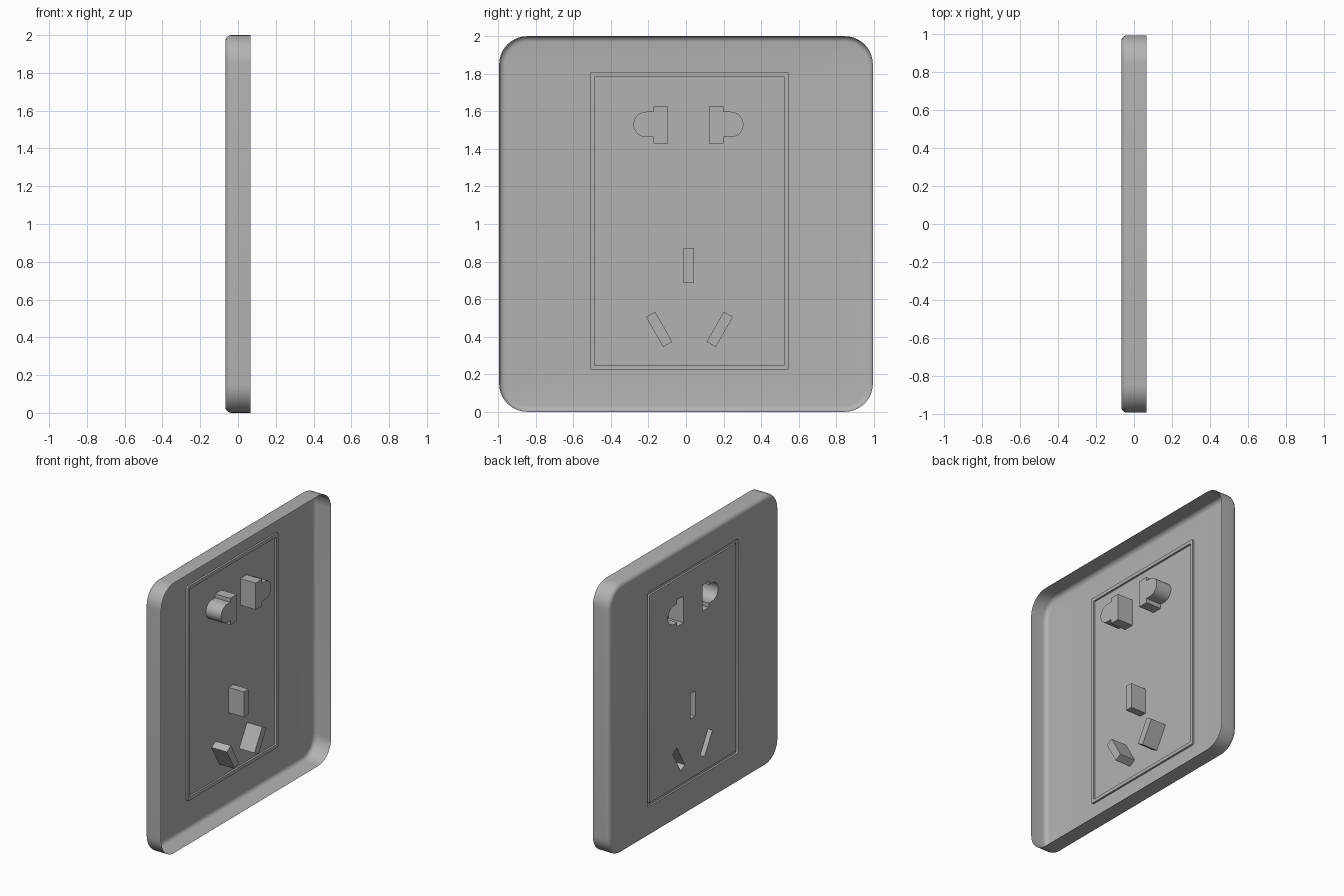
import bpy, bmesh
from math import sin, cos, pi, radians
from mathutils import Vector

if "Cube" in bpy.data.objects:
    bpy.data.objects.remove(bpy.data.objects["Cube"])

FRONT, BACK = -0.067, 0.067      # visible face / open wall side
POCKET = 0.058                   # depth the pin pockets reach
GROOVE = FRONT + 0.014
HALF = 0.995                     # half width along y

grey = bpy.data.materials.new("dark_grey_plastic")
grey.diffuse_color = (0.45, 0.45, 0.45, 1)
grey.use_nodes = True
grey.node_tree.nodes["Principled BSDF"].inputs["Base Color"].default_value = grey.diffuse_color


def arc(cy, cz, r, a0, a1, n):
    return [(cy + r * cos(a0 + (a1 - a0) * i / n), cz + r * sin(a0 + (a1 - a0) * i / n))
            for i in range(n + 1)]


def rounded_rect(y0, y1, z0, z1, r, n=10):
    corners = [(y1 - r, z0 + r, -pi / 2), (y1 - r, z1 - r, 0),
               (y0 + r, z1 - r, pi / 2), (y0 + r, z0 + r, pi)]
    return [p for cy, cz, a in corners for p in arc(cy, cz, r, a, a + pi / 2, n)]


def bar(cy, cz, w, h, tilt=0):
    c, s = cos(radians(tilt)), sin(radians(tilt))
    return [(cy + u * c - v * s, cz + u * s + v * c)
            for u, v in ((-w/2, -h/2), (w/2, -h/2), (w/2, h/2), (-w/2, h/2))]


def loop(bm, pts, x):
    vs = [bm.verts.new((x, y, z)) for y, z in pts]
    for a, b in zip(vs, vs[1:] + vs[:1]):
        bm.edges.new((a, b))
    return vs


def skin(bm, a, b):
    n = len(a)
    for i in range(n):
        j = (i + 1) % n
        bm.faces.new((a[i], a[j], b[j], b[i]))


def fill(bm, *loops):
    edges = [bm.edges.get((a, b)) for vs in loops for a, b in zip(vs, vs[1:] + vs[:1])]
    bmesh.ops.triangle_fill(bm, edges=edges, use_beauty=True, normal=Vector((-1, 0, 0)))


def finish(bm, name):
    bmesh.ops.recalc_face_normals(bm, faces=bm.faces[:])
    # the big flat face must look towards -x
    flat = [f for f in bm.faces if abs(f.calc_center_median().x - FRONT) < 1e-4]
    if sum(f.normal.x * f.calc_area() for f in flat) > 0:
        bmesh.ops.reverse_faces(bm, faces=bm.faces[:])
    me = bpy.data.meshes.new(name)
    bm.to_mesh(me)
    bm.free()
    me.materials.append(grey)
    ob = bpy.data.objects.new(name, me)
    bpy.context.collection.objects.link(ob)
    bpy.ops.object.select_all(action='DESELECT')
    ob.select_set(True)
    bpy.context.view_layer.objects.active = ob
    bpy.ops.object.shade_smooth_by_angle(angle=radians(35))


panel_edge = rounded_rect(-0.512, 0.549, 0.222, 1.81, 0.014, 3)
panel_inner = rounded_rect(-0.488, 0.525, 0.247, 1.785, 0.006, 3)

# Outer frame: open-backed shell with rounded front edge and a window
bm = bmesh.new()
R, CORNER, STEPS = 0.032, 0.15, 6
rings = [loop(bm, rounded_rect(-HALF, HALF, 0, 2, CORNER), BACK)]
for i in range(STEPS + 1):
    a = pi / 2 * i / STEPS
    d = R * (1 - cos(a))
    rings.append(loop(bm, rounded_rect(-HALF + d, HALF - d, d, 2 - d, CORNER - d),
                      FRONT + R * (1 - sin(a))))
for a, b in zip(rings, rings[1:]):
    skin(bm, a, b)
fill(bm, rings[-1], loop(bm, panel_edge, FRONT))
finish(bm, "outer_frame")

# Pin hole outlines
MID = 0.013
two_pin = [(0.199, 1.430), (0.199, 1.462)]
two_pin += arc(0.238, 1.530, 0.068, -pi / 2, pi / 2, 14)
two_pin += [(0.199, 1.598), (0.199, 1.627), (0.123, 1.627), (0.123, 1.430)]
holes = [two_pin,
         [(2 * MID - y, z) for y, z in reversed(two_pin)],
         bar(0.014, 0.780, 0.056, 0.187),
         bar(-0.143, 0.439, 0.056, 0.184, 30),
         bar(0.180, 0.439, 0.056, 0.184, -30)]

# Socket panel: surrounding groove, flat face and closed pin pockets
bm = bmesh.new()
steps = [loop(bm, panel_edge, FRONT), loop(bm, panel_edge, GROOVE),
         loop(bm, panel_inner, GROOVE), loop(bm, panel_inner, FRONT)]
for a, b in zip(steps, steps[1:]):
    skin(bm, a, b)
mouths = [loop(bm, h, FRONT) for h in holes]
fill(bm, steps[-1], *mouths)
for h, mouth in zip(holes, mouths):
    floor = loop(bm, h, POCKET)
    skin(bm, mouth, floor)
    bm.faces.new(floor)
finish(bm, "socket_panel")
